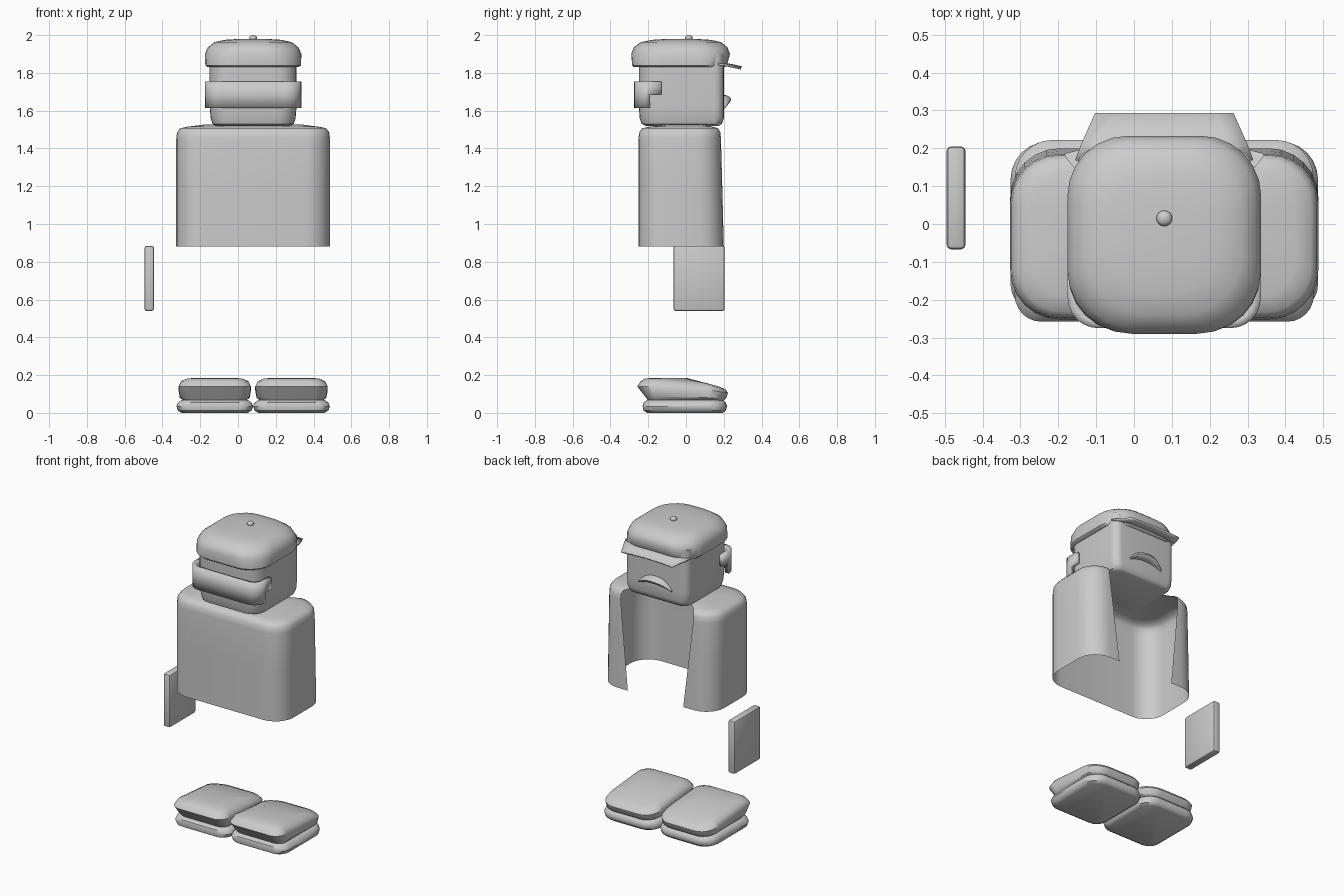
import bpy, bmesh, math
from mathutils import Vector

if "Cube" in bpy.data.objects:
    bpy.data.objects.remove(bpy.data.objects["Cube"])

CX = 0.08  # centre line of the figure

grey = bpy.data.materials.new("plain grey")
grey.use_nodes = True
grey.diffuse_color = (0.6, 0.6, 0.6, 1)
grey.node_tree.nodes["Principled BSDF"].inputs["Base Color"].default_value = (0.6, 0.6, 0.6, 1)


def finish(name, bm, angle=40):
    bmesh.ops.recalc_face_normals(bm, faces=bm.faces)
    mesh = bpy.data.meshes.new(name)
    bm.to_mesh(mesh)
    bm.free()
    mesh.materials.append(grey)
    ob = bpy.data.objects.new(name, mesh)
    bpy.context.collection.objects.link(ob)
    bpy.ops.object.select_all(action='DESELECT')
    ob.select_set(True)
    bpy.context.view_layer.objects.active = ob
    bpy.ops.object.shade_smooth_by_angle(angle=math.radians(angle))
    return ob


def corner(x, y, r, start, steps=6):
    """Quarter arc about (x, y), turning anticlockwise."""
    return [(x + r * math.cos(start + i * math.pi / 2 / steps),
             y + r * math.sin(start + i * math.pi / 2 / steps)) for i in range(steps + 1)]


def back_curve(cx, hx, y0, r):
    """Left side round the -y edge to the other side."""
    return (corner(cx - hx + r, y0 + r, r, math.pi)
            + corner(cx + hx - r, y0 + r, r, 1.5 * math.pi))


def outline(cx, hx, y0, y1, r, rf):
    return (back_curve(cx, hx, y0, r) + corner(cx + hx - rf, y1 - rf, rf, 0)
            + corner(cx - hx + rf, y1 - rf, rf, math.pi / 2))


def skin(rows, closed=True, caps=(True, True)):
    """Join rows of (points, z) into a surface."""
    bm = bmesh.new()
    loops = [[bm.verts.new((x, y, z)) for x, y in pts] for pts, z in rows]
    n = len(loops[0])
    for a, b in zip(loops, loops[1:]):
        for i in range(n if closed else n - 1):
            j = (i + 1) % n
            bm.faces.new((a[i], a[j], b[j], b[i]))
    if caps[0]:
        bm.faces.new(loops[0][::-1])
    if caps[1]:
        bm.faces.new(loops[-1])
    return bm


def rounded_stack(cx, rings):
    return skin([(outline(cx, hx, y0, y1, r, rf), z) for z, hx, y0, y1, r, rf in rings])


def ball(name, loc, size):
    bm = bmesh.new()
    bmesh.ops.create_uvsphere(bm, u_segments=16, v_segments=10, radius=1)
    bmesh.ops.scale(bm, vec=size, verts=bm.verts)
    bmesh.ops.translate(bm, vec=loc, verts=bm.verts)
    return finish(name, bm)


# Head: flat face on +y, rounder at the back
finish("head", rounded_stack(CX, [
    (1.52, 0.195, -0.215, 0.175, 0.08, 0.04),
    (1.53, 0.215, -0.235, 0.19, 0.09, 0.05),
    (1.56, 0.225, -0.245, 0.2, 0.1, 0.05),
    (1.62, 0.23, -0.25, 0.2, 0.1, 0.05),
    (1.9, 0.23, -0.25, 0.2, 0.1, 0.05)]))

# Cap crown, button and visor
finish("cap", rounded_stack(CX, [
    (1.83, 0.24, -0.275, 0.205, 0.14, 0.12),
    (1.84, 0.253, -0.285, 0.217, 0.15, 0.14),
    (1.9, 0.256, -0.29, 0.233, 0.17, 0.16),
    (1.935, 0.24, -0.277, 0.22, 0.17, 0.16),
    (1.963, 0.205, -0.24, 0.185, 0.16, 0.15),
    (1.975, 0.15, -0.18, 0.13, 0.13, 0.12),
    (1.98, 0.07, -0.1, 0.05, 0.06, 0.06)]))
ball("cap_button", (CX, 0.015, 1.985), (0.021, 0.021, 0.015))

bm = bmesh.new()
rows = []
for y, z, half in ((0.17, 1.852, 0.235), (0.21, 1.845, 0.22), (0.293, 1.828, 0.183)):
    rows.append([bm.verts.new((CX + half * t / 4, y, z + 0.008 * (1 - (t / 4) ** 2)))
                 for t in range(-4, 5)])
for a, b in zip(rows, rows[1:]):
    for i in range(8):
        bm.faces.new((a[i], a[i + 1], b[i + 1], b[i]))
visor = finish("cap_visor", bm)
visor.modifiers.new("thickness", 'SOLIDIFY').thickness = 0.01

# Hair band round the back of the head, stepped at the ends
bm = bmesh.new()
for low, high, end in ((1.615, 1.685, -0.195), (1.685, 1.755, -0.13)):
    curve = back_curve(CX, 0.255, -0.275, 0.08)
    path = [(CX - 0.255, end)] + curve + [(CX + 0.255, end)]
    piece = skin([(path, low), (path, high)], False, (False, False))
    temp = bpy.data.meshes.new("temp")
    piece.to_mesh(temp)
    piece.free()
    bm.from_mesh(temp)
    bpy.data.meshes.remove(temp)
bmesh.ops.remove_doubles(bm, verts=bm.verts, dist=0.0005)
hair = finish("hair", bm)
solid = hair.modifiers.new("thickness", 'SOLIDIFY')
solid.thickness = 0.028
solid.offset = -1

# Moustache: two lobes with drooping tips
for side, label in ((-1, "right"), (1, "left")):
    bm = bmesh.new()
    prev = None
    for i in range(7):
        t = i / 6
        x = CX + side * 0.118 * t
        top = 1.683 - 0.06 * t ** 2.5
        bottom = 1.635 - 0.025 * t ** 2
        depth = 0.24 - 0.03 * t ** 2
        ring = []
        for k in range(10):
            a = k * math.tau / 10
            ring.append(bm.verts.new((x, 0.2 + (depth - 0.2) * math.cos(a),
                                      (top + bottom) / 2 + (top - bottom) / 2 * math.sin(a))))
        if prev:
            for k in range(10):
                bm.faces.new((prev[k], prev[(k + 1) % 10], ring[(k + 1) % 10], ring[k]))
        else:
            bm.faces.new(ring)
        prev = ring
    bm.faces.new(prev)
    finish("moustache_" + label, bm)

# Jacket: thin shell, open below and in front
rows = []
for z, inset, front, gap in ((0.88, 0, 0.2, 0.2), (1.2, 0, 0.192, 0.235),
                             (1.45, 0, 0.185, 0.262), (1.485, 0.004, 0.182, 0.262),
                             (1.507, 0.02, 0.17, 0.255), (1.515, 0.06, 0.14, 0.23),
                             (1.528, 0.16, 0.08, 0.14)):
    hx = 0.407 - inset
    r = max(0.13 - inset / 2, 0.05)
    y0 = -0.252 + inset
    rows.append(([(CX - gap, front)] + corner(CX - hx + r, front - r, r, math.pi / 2)
                 + back_curve(CX, hx, y0, r)
                 + corner(CX + hx - r, front - r, r, 0) + [(CX + gap, front)], z))
finish("jacket", skin(rows, False, (False, True)), 50)

# Single hand slab
bm = bmesh.new()
bmesh.ops.create_cube(bm, size=1)
bmesh.ops.scale(bm, vec=(0.05, 0.272, 0.345), verts=bm.verts)
bmesh.ops.translate(bm, vec=(-0.47, 0.069, 0.712), verts=bm.verts)
bmesh.ops.bevel(bm, geom=bm.edges[:], offset=0.012, segments=2, affect='EDGES', profile=0.5)
finish("hand", bm)

# Shoes: flat sole and an upper that slopes down to the toe
for side, label in ((-1, "right"), (1, "left")):
    cx = CX + side * 0.203
    finish("sole_" + label, rounded_stack(cx, [
        (0, 0.175, -0.205, 0.195, 0.06, 0.08),
        (0.012, 0.195, -0.225, 0.21, 0.07, 0.09),
        (0.035, 0.203, -0.23, 0.218, 0.07, 0.1),
        (0.055, 0.195, -0.225, 0.21, 0.07, 0.09),
        (0.068, 0.175, -0.205, 0.195, 0.06, 0.08)]))
    bm = rounded_stack(cx, [
        (0.065, 0.165, -0.2, 0.2, 0.05, 0.07),
        (0.085, 0.185, -0.215, 0.212, 0.06, 0.09),
        (0.14, 0.192, -0.258, 0.222, 0.07, 0.1),
        (0.168, 0.178, -0.24, 0.21, 0.07, 0.1),
        (0.182, 0.145, -0.215, 0.17, 0.07, 0.09),
        (0.186, 0.09, -0.16, 0.0, 0.05, 0.05)])
    for v in bm.verts:
        v.co.z = 0.065 + (v.co.z - 0.065) * (1 - 0.45 * max(0, v.co.y) / 0.22)
    finish("shoe_" + label, bm)
